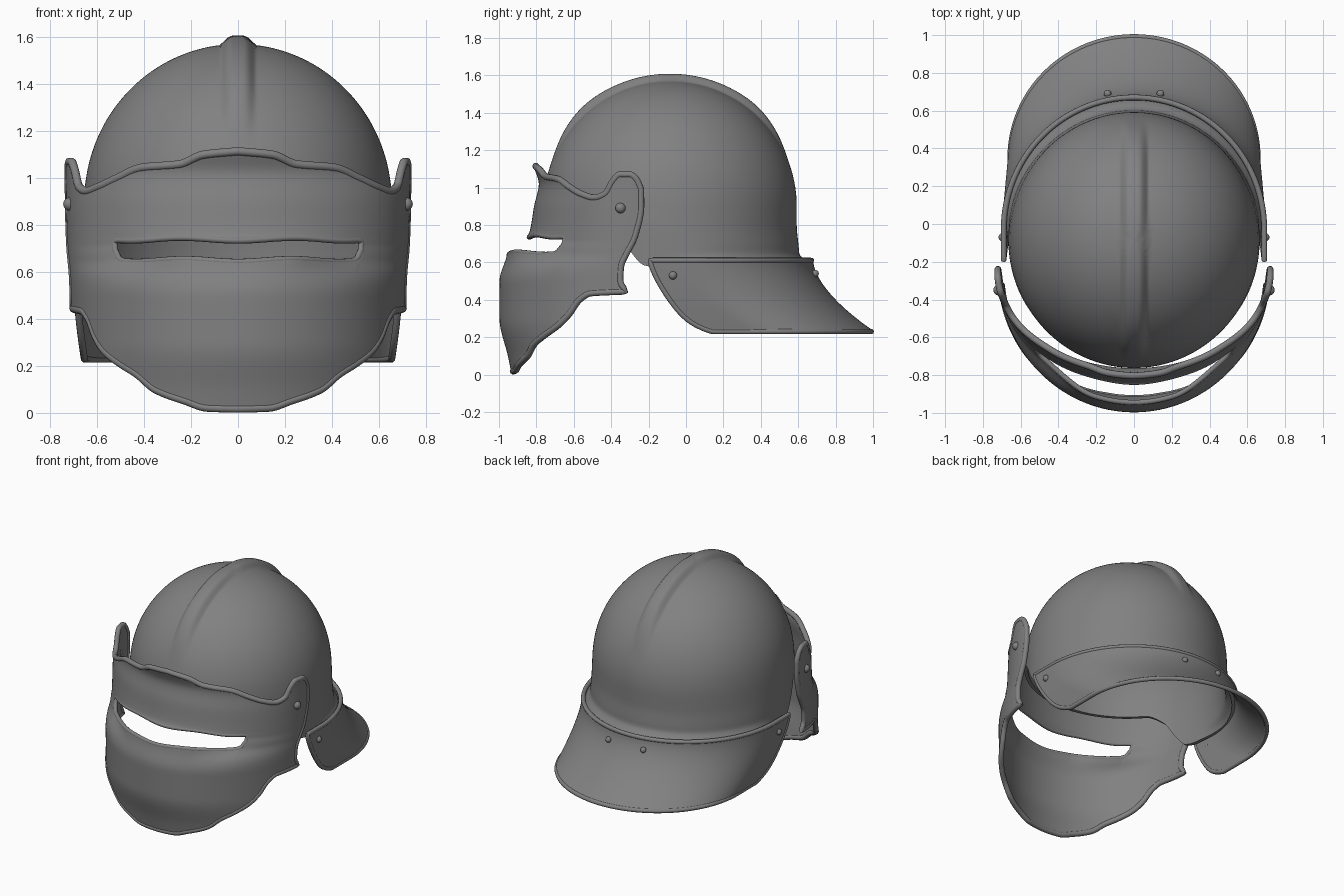
import bpy, bmesh
from math import sin, cos, pi, radians, exp

if "Cube" in bpy.data.objects:
    bpy.data.objects.remove(bpy.data.objects["Cube"])

STEEL = bpy.data.materials.new("dark_steel")
STEEL.diffuse_color = (.22, .22, .22, 1)
STEEL.use_nodes = True
STEEL.node_tree.nodes["Principled BSDF"].inputs["Base Color"].default_value = STEEL.diffuse_color


def curve_at(pts, x):
    """Smooth interpolation through (x, value) pairs."""
    x = max(pts[0][0], min(pts[-1][0], x))
    i = 0
    while i < len(pts) - 2 and x > pts[i + 1][0]:
        i += 1
    (x0, y0), (x1, y1) = pts[i], pts[i + 1]
    slope = (y1 - y0) / (x1 - x0)

    def tangent(j):
        if j == 0 or j == len(pts) - 1:
            return slope
        a = (pts[j][1] - pts[j - 1][1]) / (pts[j][0] - pts[j - 1][0])
        b = (pts[j + 1][1] - pts[j][1]) / (pts[j + 1][0] - pts[j][0])
        return 0 if a * b <= 0 else 2 * a * b / (a + b)
    d, u = x1 - x0, (x - x0) / (x1 - x0)
    return ((2*u**3 - 3*u*u + 1) * y0 + (u**3 - 2*u*u + u) * d * tangent(i)
            + (3*u*u - 2*u**3) * y1 + (u**3 - u*u) * d * tangent(i + 1))


def smooth(a, b, x):
    u = max(0, min(1, (x - a) / (b - a)))
    return u * u * (3 - 2 * u)


def finish(ob):
    bpy.ops.object.select_all(action='DESELECT')
    ob.select_set(True)
    bpy.context.view_layer.objects.active = ob
    bpy.ops.object.convert(target='MESH')
    bpy.ops.object.shade_smooth_by_angle(angle=radians(40))
    bpy.context.object.data.materials.append(STEEL)


def shell(name, grids, thickness=0.024):
    """Join grids of points into one thickened sheet."""
    bm = bmesh.new()
    for rows in grids:
        vs = [[bm.verts.new(p) for p in r] for r in rows]
        for a, b in zip(vs, vs[1:]):
            for j in range(len(a) - 1):
                bm.faces.new((a[j], a[j + 1], b[j + 1], b[j]))
    bmesh.ops.remove_doubles(bm, verts=bm.verts, dist=1e-5)
    bmesh.ops.recalc_face_normals(bm, faces=bm.faces)
    me = bpy.data.meshes.new(name)
    bm.to_mesh(me)
    bm.free()
    ob = bpy.data.objects.new(name, me)
    bpy.context.collection.objects.link(ob)
    mod = ob.modifiers.new("thickness", 'SOLIDIFY')
    mod.thickness, mod.offset = thickness, 0
    finish(ob)


def rim(name, pts, radius):
    """Closed rolled edge along a path."""
    cu = bpy.data.curves.new(name, 'CURVE')
    cu.dimensions = '3D'
    cu.bevel_depth, cu.bevel_resolution = radius, 3
    sp = cu.splines.new('POLY')
    sp.points.add(len(pts) - 1)
    for q, p in zip(sp.points, pts):
        q.co = (*p, 1)
    sp.use_cyclic_u = True
    ob = bpy.data.objects.new(name, cu)
    bpy.context.collection.objects.link(ob)
    finish(ob)


def rivet(name, loc, r):
    for side in (-1, 1):
        bpy.ops.mesh.primitive_uv_sphere_add(
            segments=20, ring_count=12, radius=r, location=(loc[0] * side, loc[1], loc[2]))
        bpy.context.object.name = name
        finish(bpy.context.object)


# Skull: dome with a raised centre ridge, cut-away face opening and flared lower edge
FACE = [(0, .88), (52, .87), (63, .80), (71, .67), (78, .585), (86, .57), (180, .57)]


def skull_point(a, ring):
    if ring <= 1:
        r, z = sin(ring * pi / 2), .9 + .66 * cos(ring * pi / 2)
    else:
        low = curve_at(FACE, abs(a) * 180 / pi)
        r, z = 1, .9 + (low - .9) * (ring - 1)
    flare = smooth(-.1, .4, -cos(a)) * (.012 * smooth(.8, .65, z) + .055 * smooth(.65, .57, z))
    widen = .01 * smooth(1.0, .75, z)
    x, y = (.643 * r + widen + flare * .6) * sin(a), -(.665 * r + flare) * cos(a)
    k = 1 + .055 * smooth(.075, .025, abs(x)) * smooth(1.1, 1.45, z)
    return (x, y * k - .085, .9 + (z - .9) * k)


N = 240
rings = [i / 40 for i in range(41)] + [1 + i / 16 for i in range(1, 17)]
shell("skull", [[[skull_point(-pi + 2 * pi * j / N, r) for j in range(N + 1)] for r in rings]])

# Visor: face plate on elliptical sections, stepped at the eye slit
DEPTH = [(0, .67), (.1, .69), (.3, .735), (.5, .735), (.62, .70), (.66, .69), (.72, .60),
         (.76, .575), (.9, .55), (1.02, .525), (1.12, .555)]
WIDTH = [(0, .70), (.45, .705), (.7, .715), (.9, .72), (1.08, .722)]
REAR = [(.0, 83), (.43, 84.5), (.5, 82), (.58, 82), (.75, 88), (.9, 91), (1.1, 91)]
TOP = [(0, 1.115), (.13, 1.10), (.22, 1.06), (.38, 1.045), (.5, 1.0), (.6, .965), (.70, .945),
       (.77, .965), (.82, 1.035), (.87, 1.07), (.93, 1.07), (.97, 1.045), (1, .99)]
LOW = [(0, .018), (.13, .022), (.22, .05), (.36, .10), (.45, .165), (.54, .21), (.64, .265),
       (.70, .32), (.76, .40), (.82, .435), (1, .445)]


def visor_point(s, z):
    t = radians(s * curve_at(REAR, z))
    pinch = .075 * exp(-((z - .655) / .055) ** 2) * smooth(.2, .52, abs(s))
    return (curve_at(WIDTH, z) * sin(t), -.25 - (curve_at(DEPTH, z) - pinch) * cos(t), z)


def slit(s, sign):
    e = max(0, (abs(s) - .5) / .05)
    return .695 - .006 * cos(s * 14) + sign * .046 * max(0, 1 - e ** 3) ** .4


S = [i / 100 for i in range(-100, 101)]


def top(s):
    return curve_at(TOP, abs(s))


def low(s):
    return curve_at(LOW, abs(s))


def band(lo, hi, n=24):
    return [[visor_point(s, lo(s) + (hi(s) - lo(s)) * i / n) for s in S] for i in range(n + 1)]


shell("visor", [band(lambda s: slit(s, 1), top), band(low, lambda s: slit(s, -1))])

# Rolled edges of the visor and slit
V = [i / 30 for i in range(1, 30)]
back = [visor_point(1, top(1) + (low(1) - top(1)) * v) for v in V]
rim("visor_edge", [visor_point(s, top(s)) for s in S] + back
    + [visor_point(s, low(s)) for s in reversed(S)]
    + [(-x, y, z) for x, y, z in reversed(back)], .018)
E = [s for s in S if abs(s) <= .5501]
rim("slit_edge", [visor_point(s, slit(s, 1)) for s in E]
    + [visor_point(s, slit(s, -1)) for s in E[-2:0:-1]], .014)


# Neck guard: flaring tail, straight sides joined by a half ellipse
def guard_point(u, v):
    e = v ** 1.7
    rx, ry, cy = .69 - .035 * e, .70 - .06 * e, -.03 + .38 * e
    front, z = -.19 + .24 * v ** 1.4 + .09 * v ** 10, .61 - .38 * v
    if abs(u) > .8:
        return (rx if u > 0 else -rx, cy + (front - cy) * (abs(u) - .8) / .2, z)
    a = u / .8 * pi / 2
    return (rx * sin(a), cy + ry * cos(a), z)


U = [i / 60 for i in range(-60, 61)]
W = [i / 24 for i in range(25)]
shell("neck_guard", [[[guard_point(u, v) for u in U] for v in W]], .02)
rim("neck_guard_edge", [guard_point(u, 0) for u in U] + [guard_point(1, v) for v in W[1:-1]]
    + [guard_point(u, 1) for u in reversed(U)]
    + [guard_point(-1, v) for v in reversed(W[1:-1])], .015)

# Rivets
rivet("visor_rivet", (.717, -.35, .89), .028)
rivet("guard_side_rivet", (.695, -.07, .53), .022)
rivet("guard_back_rivet", (.14, .69, .54), .02)
